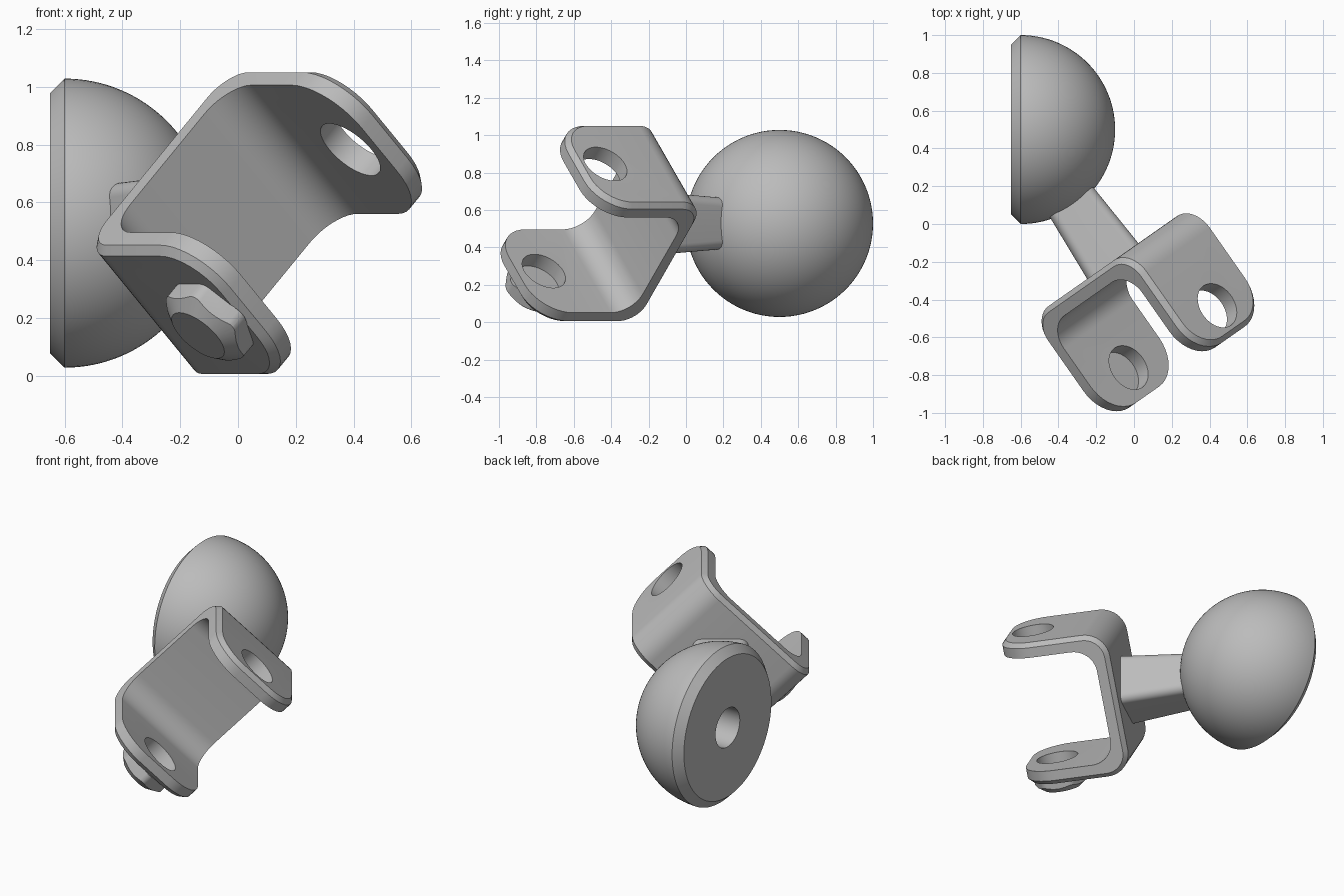
import bpy, bmesh, math
from mathutils import Matrix, Vector

cube = bpy.data.objects.get("Cube")
if cube:
    bpy.data.objects.remove(cube, do_unlink=True)

steel = bpy.data.materials.new("plain grey metal")
steel.use_nodes = True
GREY = (0.5, 0.5, 0.5, 1)
steel.diffuse_color = GREY
steel.node_tree.nodes["Principled BSDF"].inputs["Base Color"].default_value = GREY

# Clevis frame: x across the fork, y out of the ball, z across the legs
CENTRE = Vector((-0.6, 0.5, 0.528))
out = Vector((math.sin(math.radians(35)), -math.cos(math.radians(35)), 0))
flat = Vector((-out.y, out.x, 0))
across = (flat + Vector((0, 0, 1))).normalized()
side = across.cross(out)
FRAME = Matrix.Translation(CENTRE) @ Matrix((across, out, side)).transposed().to_4x4()


def make(name, bm, matrix):
    bmesh.ops.recalc_face_normals(bm, faces=bm.faces[:])
    mesh = bpy.data.meshes.new(name)
    bm.to_mesh(mesh)
    bm.free()
    mesh.materials.append(steel)
    ob = bpy.data.objects.new(name, mesh)
    bpy.context.collection.objects.link(ob)
    ob.matrix_world = matrix
    return ob


def activate(ob):
    bpy.ops.object.select_all(action='DESELECT')
    ob.select_set(True)
    bpy.context.view_layer.objects.active = ob


def combine(ob, tool, operation):
    mod = ob.modifiers.new("cut", 'BOOLEAN')
    mod.operation, mod.object, mod.solver = operation, tool, 'EXACT'
    activate(ob)
    bpy.ops.object.modifier_apply(modifier=mod.name)
    bpy.data.objects.remove(tool, do_unlink=True)


def smooth(ob):
    activate(ob)
    bpy.ops.object.shade_smooth_by_angle(angle=math.radians(30))


def block(half_x, y0, y1, half_z):
    bm = bmesh.new()
    size = Matrix.Diagonal((2 * half_x, y1 - y0, 2 * half_z, 1))
    bmesh.ops.create_cube(bm, size=1, matrix=Matrix.Translation((0, (y0 + y1) / 2, 0)) @ size)
    return bm


def round_edges(bm, axis, radius, y=None, segments=10):
    """Round edges parallel to an axis, optionally only those at one y."""
    edges = []
    for e in bm.edges:
        a, b = (v.co for v in e.verts)
        if abs((b - a).normalized()[axis]) > 0.99 and (y is None or abs(a.y - y) < 1e-4):
            edges.append(e)
    bmesh.ops.bevel(bm, geom=edges, offset=radius, segments=segments, profile=0.5, affect='EDGES')


def turned(radius1, radius2, x0, x1, sides, y=0.0):
    """Cone or cylinder along x."""
    bm = bmesh.new()
    place = Matrix.Translation(((x0 + x1) / 2, y, 0)) @ Matrix.Rotation(math.pi / 2, 4, 'Y')
    bmesh.ops.create_cone(bm, cap_ends=True, segments=sides, radius1=radius1,
                          radius2=radius2, depth=abs(x1 - x0), matrix=place)
    return bm


# Half ball with chamfered rim and a blind hole in its flat face
R = 0.5
profile = [(0.35, 0), (0.35, 0.125), (-0.05, 0.125), (-0.05, 0.45)]
profile += [(R * math.sin(t), R * math.cos(t)) for t in (i * math.pi / 64 for i in range(32))]
profile.append((R, 0))
bm = bmesh.new()
verts = [bm.verts.new((x, r, 0)) for x, r in profile]
edges = [bm.edges.new(pair) for pair in zip(verts, verts[1:])]
bmesh.ops.spin(bm, geom=verts + edges, axis=(1, 0, 0), cent=(0, 0, 0),
               angle=2 * math.pi, steps=96, use_duplicate=False)
bmesh.ops.remove_doubles(bm, verts=bm.verts[:], dist=1e-4)
smooth(make("half_ball", bm, Matrix.Translation(CENTRE)))

# Tapered square stem with rounded corners
bm = block(0.135, 0.4, 0.88, 0.135)
for v in bm.verts:
    if v.co.y > 0.6:
        v.co.x *= 1.24
        v.co.z *= 1.24
round_edges(bm, 1, 0.05, segments=8)
smooth(make("stem", bm, FRAME @ Matrix.Rotation(math.pi / 4, 4, 'Y')))

# Fork: rounded block, chamfered all round its outside, then hollowed
BACK, TIP, HALF, WIDE, THICK, HOLE_Y = 0.85, 1.535, 0.45, 0.315, 0.09, 1.36
bm = block(HALF, BACK, TIP, WIDE)
round_edges(bm, 2, 0.15, BACK)
round_edges(bm, 0, 0.21, TIP)
bm.normal_update()
rim = [e for e in bm.edges if e.calc_face_angle(0) > math.radians(40)]
bmesh.ops.bevel(bm, geom=rim, offset=0.027, segments=1, affect='EDGES')
fork = make("fork", bm, FRAME)

bm = block(HALF - THICK, BACK + THICK, 2, 0.6)
round_edges(bm, 2, 0.14, BACK + THICK)
combine(fork, make("fork_gap", bm, FRAME), 'DIFFERENCE')
combine(fork, make("pin_hole", turned(0.127, 0.127, -0.8, 0.8, 48, HOLE_Y), FRAME), 'DIFFERENCE')
smooth(fork)

# Blind hex nut closing the hole on the lower leg
bm = turned(0.175, 0.175, -0.55, -0.448, 6, HOLE_Y)
round_edges(bm, 0, 0.025, segments=4)
nut = make("hex_nut", bm, FRAME)
cone = turned(0.112, 0.26, -0.55, -0.44, 64, HOLE_Y)
combine(nut, make("nut_cone", cone, FRAME), 'INTERSECT')
smooth(nut)
